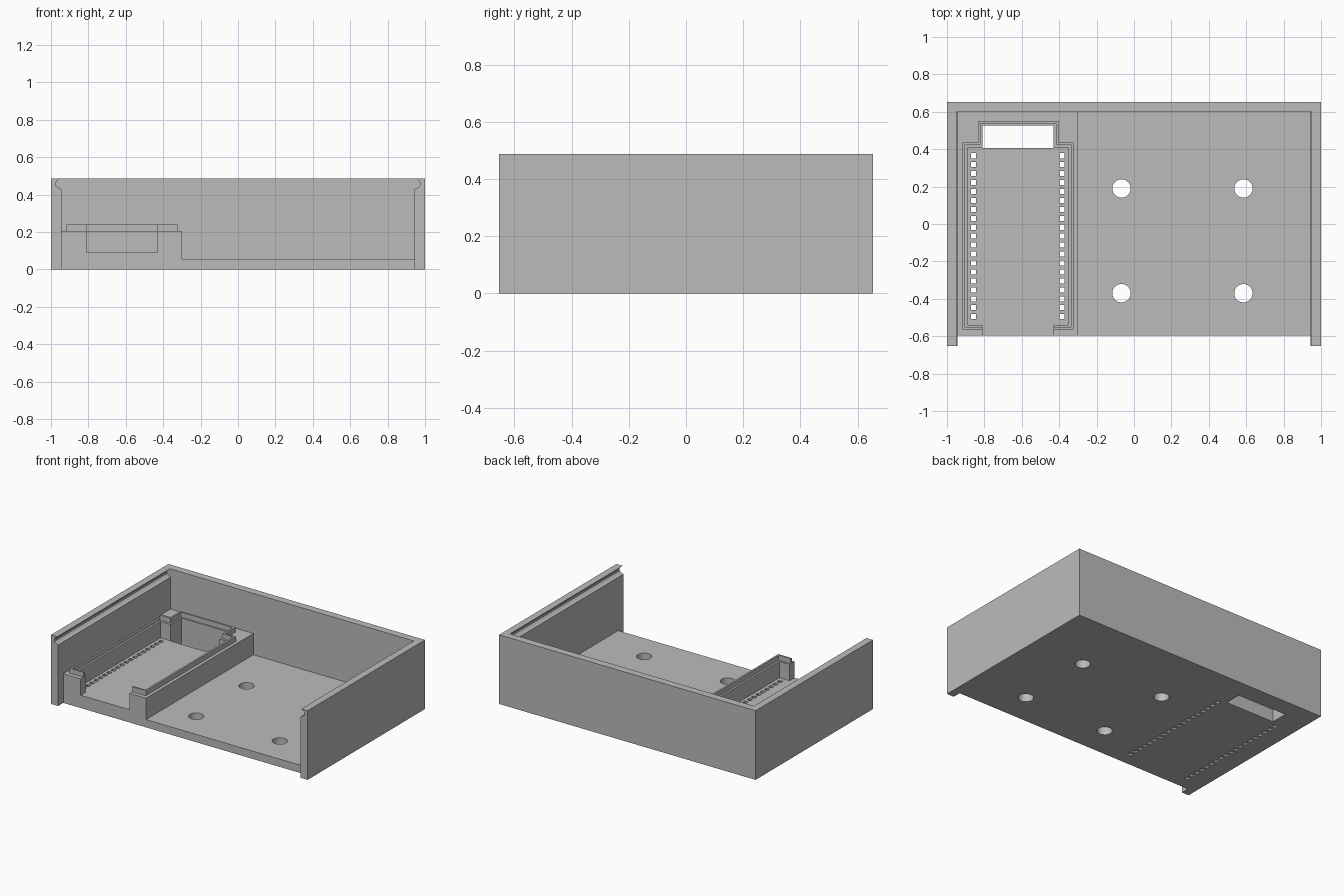
import bpy
import bmesh

cube = bpy.data.objects.get("Cube")
if cube:
    bpy.data.objects.remove(cube, do_unlink=True)

grey = bpy.data.materials.new("plain_grey")
grey.use_nodes = True
GREY = (0.5, 0.5, 0.5, 1)
grey.diffuse_color = GREY
grey.node_tree.nodes["Principled BSDF"].inputs["Base Color"].default_value = GREY

W, D, H = 1.0, 0.653, 0.487      # half width, half depth, height
IN_X, IN_Y, FLOOR = 0.945, 0.60, 0.055
MID, BLOCK_TOP, BED = -0.62, 0.205, 0.09


def link(name, bm):
    bmesh.ops.recalc_face_normals(bm, faces=bm.faces)
    mesh = bpy.data.meshes.new(name)
    bm.to_mesh(mesh)
    bm.free()
    mesh.materials.append(grey)
    obj = bpy.data.objects.new(name, mesh)
    bpy.context.collection.objects.link(obj)
    return obj


def add_prism(bm, points, direction):
    face = bm.faces.new([bm.verts.new(p) for p in points])
    new = bmesh.ops.extrude_face_region(bm, geom=[face])["geom"]
    moved = [v for v in new if isinstance(v, bmesh.types.BMVert)]
    bmesh.ops.translate(bm, verts=moved, vec=direction)


def add_box(bm, x0, x1, y0, y1, z0, z1):
    add_prism(bm, [(x0, y0, z0), (x1, y0, z0), (x1, y1, z0), (x0, y1, z0)], (0, 0, z1 - z0))


def cut(target, name, bm):
    cutter = link(name, bm)
    mod = target.modifiers.new(name, "BOOLEAN")
    mod.operation = "DIFFERENCE"
    mod.solver = "EXACT"
    mod.object = cutter
    bpy.context.view_layer.objects.active = target
    bpy.ops.object.modifier_apply(modifier=mod.name)
    bpy.data.objects.remove(cutter, do_unlink=True)


# Solid tray body
bm = bmesh.new()
add_box(bm, -W, W, -D, D, 0, H)
tray = link("tray", bm)

# Interior channel: lid grooves at the top, raised board block on one side
groove = [(IN_X, 0.43), (0.962, 0.437), (0.974, 0.448), (0.976, 0.46),
          (0.970, 0.472), (0.950, H), (0.950, H + 0.1)]
section = [(IN_X, FLOOR)] + groove + [(-x, z) for x, z in reversed(groove)]
section += [(-IN_X, BLOCK_TOP), (-0.30, BLOCK_TOP), (-0.30, FLOOR)]
bm = bmesh.new()
add_prism(bm, [(x, -1, z) for x, z in section], (0, 1 + IN_Y, 0))
cut(tray, "channel", bm)

# Open front between the side wall ends
bm = bmesh.new()
add_box(bm, -IN_X, IN_X, -1, -0.595, -0.1, 1)
cut(tray, "open_front", bm)

# Board pocket with its front opening
half = [(0.19, -0.8), (0.19, -0.54), (0.27, -0.54), (0.27, 0.408)]
pocket = [(MID + x, y, BED) for x, y in half]
pocket += [(MID - x, y, BED) for x, y in reversed(half)]
bm = bmesh.new()
add_prism(bm, pocket, (0, 0, 0.5))
cut(tray, "pocket", bm)

# Connector slot through the floor
bm = bmesh.new()
add_box(bm, MID - 0.19, MID + 0.19, 0.405, 0.527, -0.1, 0.5)
cut(tray, "connector_slot", bm)

# Two rows of square pin holes and four round mounting holes
bm = bmesh.new()
R = 0.0135
for x in (-0.857, -0.385):
    for i in range(19):
        y = 0.365 - i * 0.0478
        add_box(bm, x - R, x + R, y - R, y + R, -0.1, 0.15)
cut(tray, "pin_holes", bm)

bm = bmesh.new()
for x in (-0.067, 0.585):
    for y in (0.19, -0.37):
        ring = bmesh.ops.create_cone(bm, cap_ends=True, segments=48, radius1=0.049,
                                     radius2=0.049, depth=0.4)
        bmesh.ops.translate(bm, verts=ring["verts"], vec=(x, y, 0))
cut(tray, "mounting_holes", bm)

# Thin raised rim around the pocket, open at the front
T = 0.013
outer = [(0.19, -0.565), (0.297, -0.565), (0.297, 0.437), (0.215, 0.437), (0.215, 0.55)]
inner = [(0.19, -0.565 + T)] + [(0.297 - T, y) for y in (-0.565 + T, 0.437 - T)]
inner += [(0.215 - T, y) for y in (0.437 - T, 0.55 - T)]
loop = outer + [(-x, y) for x, y in reversed(outer)]
loop += [(-x, y) for x, y in inner] + inner[::-1]
bm = bmesh.new()
add_prism(bm, [(MID + x, y, BLOCK_TOP) for x, y in loop], (0, 0, 0.035))
pocket_rim = link("pocket_rim", bm)

# Smooth round holes while keeping edges sharp
bpy.ops.object.select_all(action="DESELECT")
tray.select_set(True)
bpy.context.view_layer.objects.active = tray
bpy.ops.object.shade_smooth_by_angle(angle=0.35)
